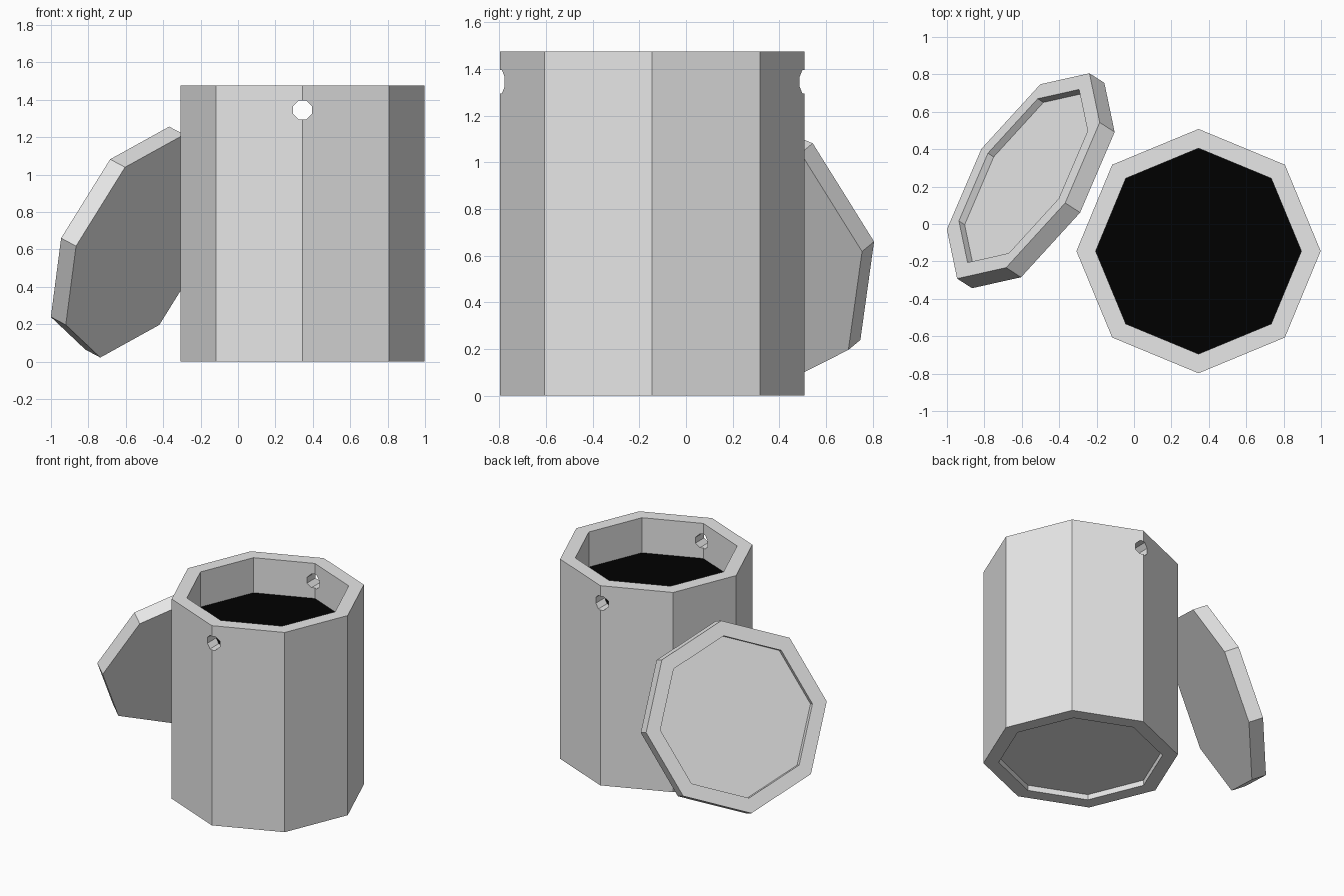
import bpy, bmesh
from math import cos, sin, pi, radians

SIDES = 8
OUTER, INNER = 0.653, 0.55      # shared radii of barrel and lid
HEIGHT, RECESS, LID = 1.475, 0.04, 0.104
CENTRE = (0.345, -0.145)

if "Cube" in bpy.data.objects:
    bpy.data.objects.remove(bpy.data.objects["Cube"], do_unlink=True)


def make_material(name, value):
    mat = bpy.data.materials.new(name)
    mat.use_nodes = True
    colour = (value, value, value, 1)
    mat.diffuse_color = colour
    mat.node_tree.nodes["Principled BSDF"].inputs["Base Color"].default_value = colour
    return mat


def turned(name, profile, mat, start=0.0):
    """Turn (radius, z) points, bottom to top, into a closed faceted solid."""
    bm = bmesh.new()
    rings = []
    for r, z in profile:
        angles = [start + 2 * pi * i / SIDES for i in range(SIDES)]
        rings.append([bm.verts.new((r * cos(a), r * sin(a), z)) for a in angles])
    for low, high in zip(rings, rings[1:]):
        for i in range(SIDES):
            j = (i + 1) % SIDES
            bm.faces.new((low[i], low[j], high[j], high[i]))
    bm.faces.new(rings[0][::-1])
    bm.faces.new(rings[-1])
    bmesh.ops.recalc_face_normals(bm, faces=bm.faces)
    mesh = bpy.data.meshes.new(name)
    bm.to_mesh(mesh)
    bm.free()
    mesh.materials.append(mat)
    obj = bpy.data.objects.new(name, mesh)
    bpy.context.collection.objects.link(obj)
    return obj


grey = make_material("light grey", 0.8)
black = make_material("black", 0.0)

# Barrel: recessed underside, thick wall, open top
barrel = turned("barrel", [
    (INNER, RECESS), (INNER, 0), (OUTER, 0),
    (OUTER, HEIGHT), (INNER, HEIGHT), (INNER, 2 * RECESS)], grey)
barrel.location = (*CENTRE, 0)

# Rope holes through the front and back corners
cutter = turned("hole_cutter", [(0.055, -1), (0.055, 1)], grey, pi / SIDES)
cutter.rotation_euler.x = pi / 2
cutter.location = (*CENTRE, 1.345)
cutter.hide_render = True
holes = barrel.modifiers.new("holes", "BOOLEAN")
holes.operation = "DIFFERENCE"
holes.solver = "EXACT"
holes.object = cutter
bpy.context.view_layer.objects.active = barrel
bpy.ops.object.modifier_apply(modifier=holes.name)
bpy.data.objects.remove(cutter, do_unlink=True)

# Dark contents filling the barrel
contents = turned("contents", [(INNER + 0.01, 1.206), (INNER + 0.01, 1.216)], black)
contents.location = (*CENTRE, 0)

# Lid leaning against the barrel, recessed side up
lid = turned("lid", [
    (OUTER, -LID), (OUTER, 0), (INNER, 0), (INNER, -RECESS)], grey)
lid.rotation_euler = (radians(65.9), 0, radians(237.2))
lid.location = (-0.592, 0.257, 0.66)
